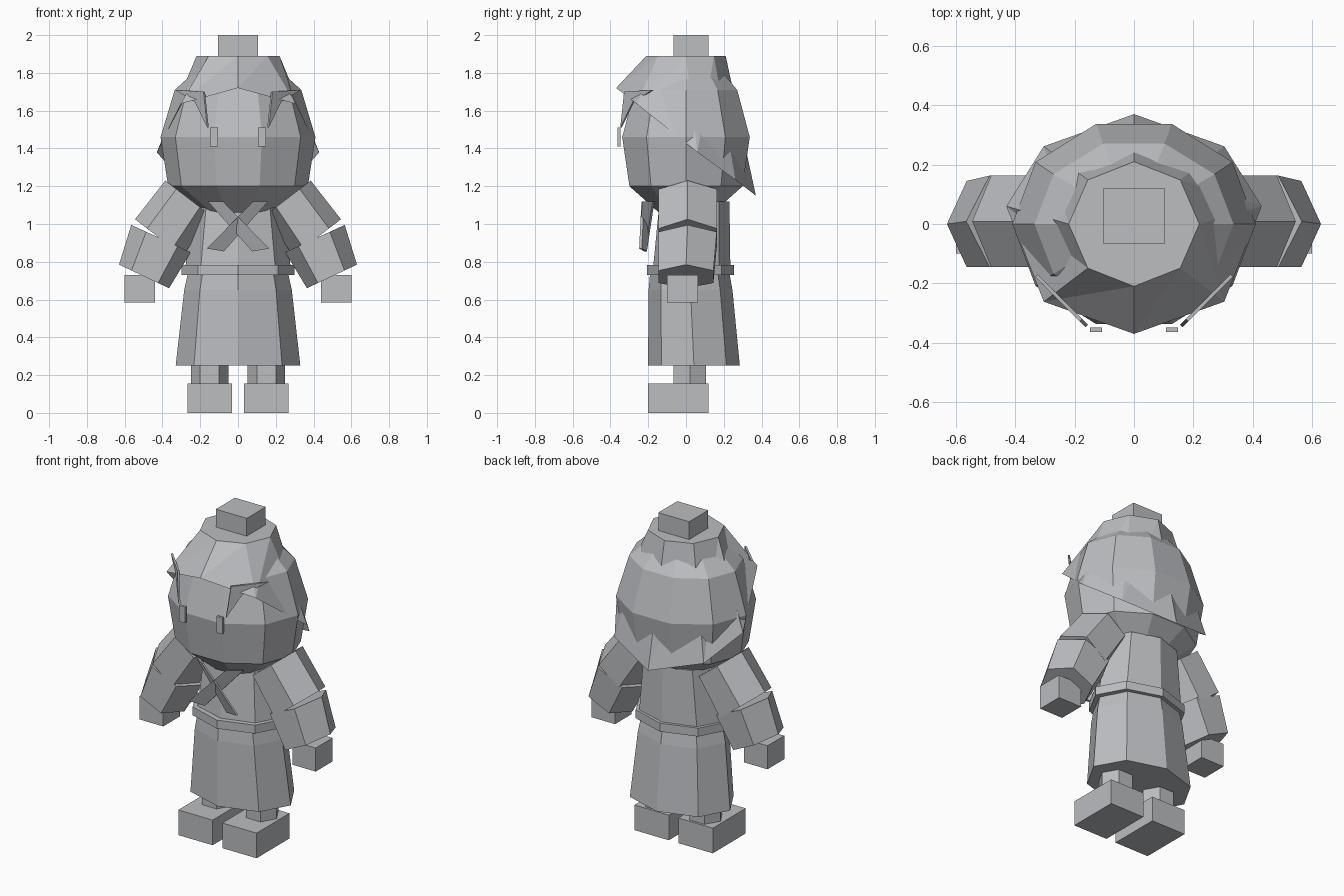
import bpy, bmesh, math

if "Cube" in bpy.data.objects:
    bpy.data.objects.remove(bpy.data.objects["Cube"])

grey = bpy.data.materials.new("grey")
grey.diffuse_color = (0.5, 0.51, 0.53, 1)
grey.use_nodes = True
grey.node_tree.nodes["Principled BSDF"].inputs["Base Color"].default_value = grey.diffuse_color


def mesh_object(name, verts, faces):
    me = bpy.data.meshes.new(name)
    me.from_pydata(verts, [], faces)
    ob = bpy.data.objects.new(name, me)
    bpy.context.collection.objects.link(ob)
    me.materials.append(grey)
    # consistent outward normals
    bm = bmesh.new()
    bm.from_mesh(me)
    bmesh.ops.recalc_face_normals(bm, faces=bm.faces)
    bm.to_mesh(me)
    bm.free()
    return ob


def loft(name, rings):
    """Join equally sized point rings and cap both ends."""
    n = len(rings[0])
    verts = [p for r in rings for p in r]
    faces = [(k * n + i, k * n + (i + 1) % n, (k + 1) * n + (i + 1) % n, (k + 1) * n + i)
             for k in range(len(rings) - 1) for i in range(n)]
    faces += [tuple(range(n)), tuple(range(len(verts) - n, len(verts)))]
    return mesh_object(name, verts, faces)


def ellipse(n, rx, ry, z, cx=0, cy=0):
    return [(cx + rx * math.cos(2 * math.pi * i / n),
             cy + ry * math.sin(2 * math.pi * i / n), z) for i in range(n)]


def box(name, x0, x1, y0, y1, z0, z1):
    return loft(name, [[(x0, y0, z), (x1, y0, z), (x1, y1, z), (x0, y1, z)] for z in (z0, z1)])


def flip(rings, s):
    return [[(s * x, y, z) for x, y, z in r] for r in rings]


# Head: ten-sided lathe
loft("head", [ellipse(10, rx, ry, z) for rx, ry, z in (
    (.17, .15, 1.06), (.37, .315, 1.2), (.41, .355, 1.46), (.335, .285, 1.71), (.17, .15, 1.86))])

# Hair: open eight-sided cap with a brim that slopes down to the back
brim = []
for x, y, _ in ellipse(8, .43, .37, 0):
    z = 1.435 - .77 * y
    if abs(y) < .01:
        y, z = .06, 1.38
    brim.append((x, y, z))
hair_faces = [tuple(range(8, 16))]
for i in range(8):
    j = (i + 1) % 8
    hair_faces += [(i, j, 8 + j), (i, 8 + j, 8 + i)]
mesh_object("hair", brim + ellipse(8, .22, .21, 1.89), hair_faces)
box("hair_bun", -.105, .105, -.065, .12, 1.88, 2.0)

# Robe, belt and skirt: eight-sided with a ridge down the front
loft("robe_top", [ellipse(8, .28, .205, .76, 0, .03), ellipse(8, .235, .185, 1.12, 0, .045)])
loft("belt", [ellipse(8, .30, .23, z, 0, .024) for z in (.73, .782)])
loft("skirt", [ellipse(8, .33, .243, .25, 0, .042), ellipse(8, .285, .222, .65, 0, .024),
               ellipse(8, .265, .21, .74, 0, .02)])


def sleeve_ring(outer, inner, yf=-.145, yb=.163):
    """Six-sided sleeve section between an outer and an inner ridge."""
    def at(t, y):
        return (outer[0] + t * (inner[0] - outer[0]), y, outer[1] + t * (inner[1] - outer[1]))
    ym = (yf + yb) / 2
    return [at(0, ym), at(.25, yf), at(.78, yf), at(1, ym), at(.78, yb), at(.25, yb)]


upper = [sleeve_ring((.385, 1.23), (.15, 1.05)), sleeve_ring((.545, 1.025), (.29, .83))]
lower = [sleeve_ring((.565, .995), (.25, .85)), sleeve_ring((.63, .785), (.365, .66), -.145, .145)]

for s, side in ((-1, "left"), (1, "right")):
    # Arms and hands
    loft(side + "_upper_sleeve", flip(upper, s))
    loft(side + "_lower_sleeve", flip(lower, s))
    box(side + "_hand", *sorted((s * .44, s * .6)), -.1, .063, .585, .73)
    # Legs and shoes
    loft(side + "_leg", [ellipse(6, .1, .1, z, s * .15, .02) for z in (.14, .3)])
    box(side + "_shoe", *sorted((s * .033, s * .267)), -.2, .12, 0, .155)
    # Eyes
    box(side + "_eye", *sorted((s * .107, s * .148)), -.363, -.348, 1.41, 1.51)
    # Slanted pointed eyebrows
    brow = [(.175, 1.70), (.325, 1.71), (.22, 1.645), (.155, 1.51)]
    loft(side + "_eyebrow", flip([[(x + d, x - .495 - d, z) for x, z in brow]
                                  for d in (0, .008)], s))
    # Crossed, slightly twisted collar ribbons
    ribbon = [(.16, -.175, 1.12), (.08, -.23, 1.12), (-.165, -.242, .87), (-.075, -.215, .855)]
    loft(side + "_ribbon", flip([[(x, y + d, z) for x, y, z in ribbon]
                                 for d in (-.004 + .002 * s, .008)], s))
